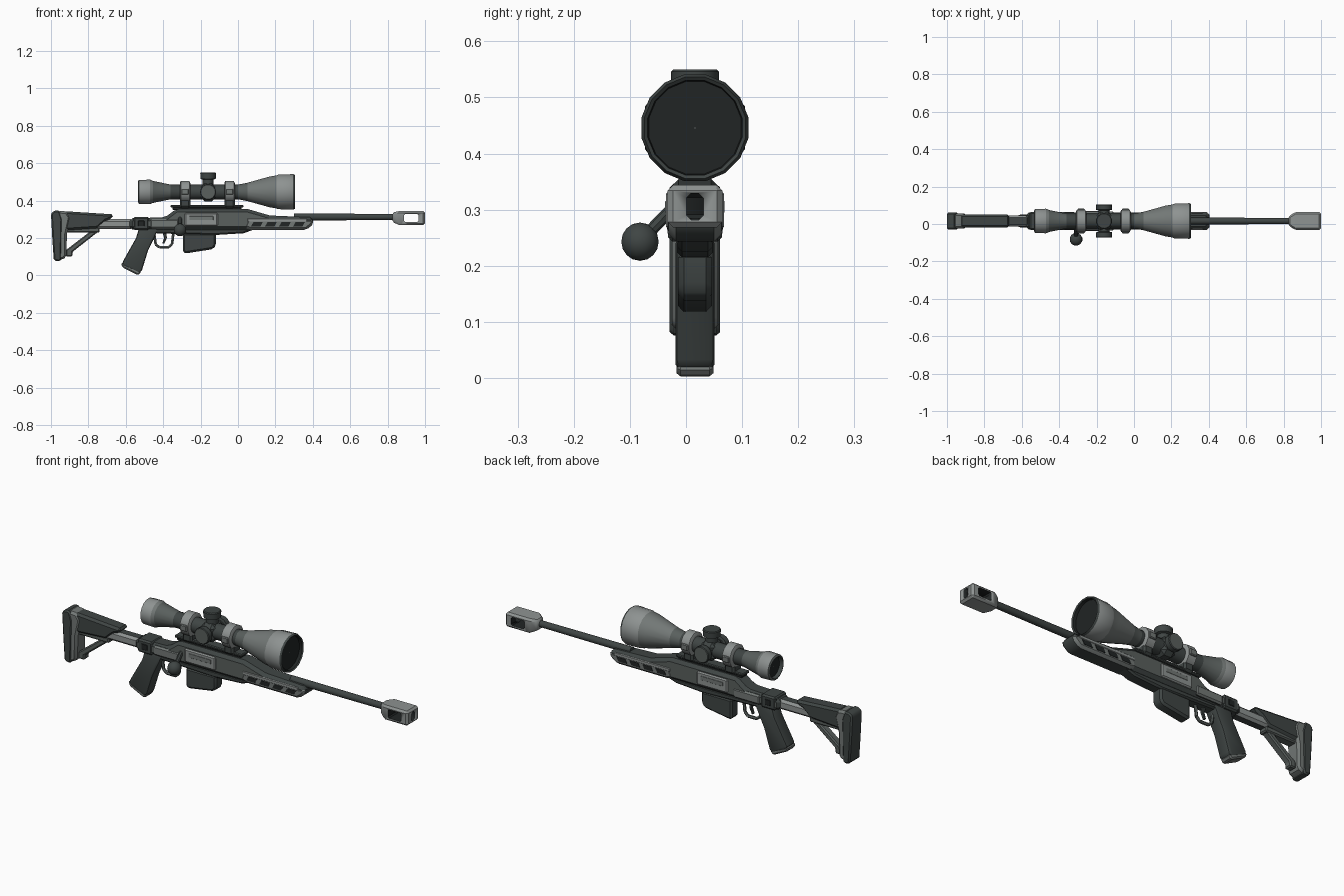
import bpy, bmesh, math
from mathutils import Vector

if "Cube" in bpy.data.objects:
    bpy.data.objects.remove(bpy.data.objects["Cube"])

CY = 0.016  # centre plane of the rifle
AXES = {"x": (0, 1, 2), "y": (1, 2, 0), "z": (2, 0, 1)}


def material(name, *rgb):
    m = bpy.data.materials.new(name)
    m.use_nodes = True
    m.diffuse_color = (*rgb, 1)
    m.node_tree.nodes["Principled BSDF"].inputs["Base Color"].default_value = (*rgb, 1)
    return m


LIGHT = material("light grey", 0.27, 0.29, 0.285)
PALE = material("pale grey", 0.17, 0.188, 0.182)
GREY = material("medium grey", 0.10, 0.115, 0.11)
DARK = material("dark grey", 0.05, 0.06, 0.058)
BLACK = material("near black", 0.015, 0.018, 0.018)


def finish(name, bm, mats, bevel=0, segments=1):
    bmesh.ops.recalc_face_normals(bm, faces=bm.faces)
    me = bpy.data.meshes.new(name)
    bm.to_mesh(me)
    bm.free()
    ob = bpy.data.objects.new(name, me)
    bpy.context.collection.objects.link(ob)
    for m in mats:
        me.materials.append(m)
    bpy.ops.object.select_all(action="DESELECT")
    ob.select_set(True)
    bpy.context.view_layer.objects.active = ob
    if bevel:
        mod = ob.modifiers.new("edge bevel", "BEVEL")
        mod.width, mod.segments, mod.limit_method = bevel, segments, "ANGLE"
        bpy.ops.object.modifier_apply(modifier=mod.name)
    bpy.ops.object.shade_smooth_by_angle(angle=math.radians(32))
    return ob


def prism(name, outline, width, mat, bevel=0.008, y=CY, segments=1):
    """Side outline in x and z, extruded across y."""
    bm = bmesh.new()
    base = bm.faces.new([bm.verts.new((x, y - width / 2, z)) for x, z in outline])
    new = bmesh.ops.extrude_face_region(bm, geom=[base])["geom"]
    verts = [v for v in new if isinstance(v, bmesh.types.BMVert)]
    bmesh.ops.translate(bm, verts=verts, vec=(0, width, 0))
    return finish(name, bm, [mat], bevel, segments)


def block(name, x0, x1, z0, z1, width, mat, bevel=0.006, y=CY):
    return prism(name, [(x0, z0), (x1, z0), (x1, z1), (x0, z1)], width, mat, bevel, y)


def darken_ends(ob, limit=0.5):
    """Dark material on faces that point up, down or along the rifle."""
    ob.data.materials.append(DARK)
    for p in ob.data.polygons:
        if abs(p.normal.y) < limit:
            p.material_index = 1


def skin(bm, rings):
    faces = []
    for a, b in zip(rings, rings[1:]):
        n = len(a)
        faces.append([bm.faces.new((a[i], a[(i + 1) % n], b[(i + 1) % n], b[i])) for i in range(n)])
    bm.faces.new(rings[0])
    faces.append([bm.faces.new(rings[-1])])
    return faces


def lathe(name, profile, origin, axis, mats, sides=16, bands=()):
    """Profile of (distance, radius) turned round an axis; bands give a material per step."""
    bm = bmesh.new()
    a, b, c = AXES[axis]
    rings = []
    for d, r in profile:
        ring = []
        for i in range(sides):
            t = math.tau * (i + 0.5) / sides
            p = Vector(origin)
            p[a] += d
            p[b] += r * math.cos(t)
            p[c] += r * math.sin(t)
            ring.append(bm.verts.new(p))
        rings.append(ring)
    for faces, index in zip(skin(bm, rings), bands):
        for f in faces:
            f.material_index = index
    return finish(name, bm, mats)


def loft(name, sections, mat, bevel=0.01):
    """Rectangles (x, half width, bottom, top) joined along x."""
    bm = bmesh.new()
    skin(bm, [[bm.verts.new((x, CY + s * w, z)) for s, z in ((-1, lo), (1, lo), (1, hi), (-1, hi))]
              for x, w, lo, hi in sections])
    return finish(name, bm, [mat], bevel)


def rod(name, start, end, radius, mat, sides=8):
    bm = bmesh.new()
    d = Vector(end) - Vector(start)
    q = d.to_track_quat("Z", "Y")
    skin(bm, [[bm.verts.new(Vector(p) + q @ Vector((radius * math.cos(math.tau * i / sides),
              radius * math.sin(math.tau * i / sides), 0))) for i in range(sides)] for p in (start, end)])
    return finish(name, bm, [mat])


def cut(target, cutter):
    """Cut a hole; its walls keep the cutter's material."""
    mod = target.modifiers.new("cut", "BOOLEAN")
    mod.operation, mod.object, mod.solver = "DIFFERENCE", cutter, "EXACT"
    mod.material_mode = "TRANSFER"
    bpy.context.view_layer.objects.active = target
    bpy.ops.object.modifier_apply(modifier=mod.name)
    bpy.data.objects.remove(cutter)


# Barrel and muzzle brake
lathe("barrel", [(0.3, 0.019), (0.6, 0.018), (0.85, 0.017)], (0, CY, 0.312), "x", [DARK], 12)
brake = loft("muzzle_brake", [(0.825, 0.024, 0.285, 0.336), (0.865, 0.049, 0.268, 0.344),
                              (1.0, 0.049, 0.268, 0.344)], LIGHT)
cut(brake, block("side_port", 0.888, 0.964, 0.285, 0.328, 0.2, BLACK, 0.006))
cut(brake, block("bore", 0.95, 1.1, 0.282, 0.329, 0.03, BLACK, 0.008))
block("bore_back", 0.872, 0.887, 0.283, 0.33, 0.06, BLACK, 0)

# Receiver and handguard
darken_ends(prism("receiver", [(-0.58, 0.245), (0.05, 0.245), (0.14, 0.27), (0.4, 0.27), (0.4, 0.31),
                               (0.17, 0.32), (0.05, 0.355), (-0.33, 0.355), (-0.39, 0.31),
                               (-0.58, 0.305)], 0.09, GREY, 0.016), 0.9)
darken_ends(prism("handguard_lower", [(0.03, 0.255), (0.07, 0.243), (0.365, 0.243), (0.405, 0.275),
                                      (0.4, 0.3), (0.05, 0.3)], 0.094, PALE, 0.014))
prism("lower_frame", [(-0.46, 0.25), (-0.44, 0.225), (-0.13, 0.215), (0.03, 0.225), (0.1, 0.25)], 0.062, DARK)
darken_ends(block("bolt_shroud", -0.47, -0.315, 0.25, 0.3, 0.098, PALE, 0.008))
block("rear_block", -0.56, -0.475, 0.243, 0.312, 0.096, DARK, 0.008)
for side in (-1, 1):
    face = CY + side * 0.045
    block("ejection_panel", -0.285, -0.108, 0.264, 0.334, 0.014, LIGHT, 0.006, face)
    block("panel_inset", -0.262, -0.13, 0.293, 0.318, 0.016, PALE, 0.003, face)
    block("rear_button", -0.535, -0.5, 0.262, 0.294, 0.008, BLACK, 0.003, CY + side * 0.046)
    block("side_rail", 0.05, 0.37, 0.286, 0.304, 0.008, LIGHT, 0.003, face)
    for i in range(4):
        x = 0.07 + i * 0.075
        prism("handguard_slot", [(x, 0.262), (x + 0.05, 0.262), (x + 0.062, 0.284), (x + 0.012, 0.284)],
              0.005, BLACK, 0, CY + side * 0.0465)

# Bolt handle
ball = (-0.31, -0.082, 0.243)
rod("bolt_arm", (-0.31, -0.015, 0.312), ball, 0.011, DARK)
lathe("bolt_knob", [(0.034 * math.cos(math.pi * (1 - i / 8)), 0.034 * math.sin(math.pi * (1 - i / 8)) + 0.0005)
                    for i in range(9)], ball, "z", [DARK], 12)

# Magazine, trigger and grip
prism("magazine", [(-0.295, 0.225), (-0.295, 0.122), (-0.275, 0.118), (-0.135, 0.14), (-0.118, 0.16),
                   (-0.118, 0.225)], 0.06, DARK, 0.01)
prism("grip", [(-0.53, 0.25), (-0.545, 0.2), (-0.62, 0.066), (-0.61, 0.052), (-0.535, 0.012),
               (-0.515, 0.022), (-0.482, 0.13), (-0.455, 0.185), (-0.425, 0.25)], 0.07, DARK, 0.018, segments=2)
prism("grip_cap", [(-0.626, 0.068), (-0.618, 0.042), (-0.533, 0.0), (-0.516, 0.02)], 0.066, PALE, 0.007)
guard = [(-0.45, 0.235), (-0.44, 0.165), (-0.42, 0.15), (-0.37, 0.15), (-0.352, 0.168), (-0.345, 0.235)]
for a, b in zip(guard, guard[1:]):
    rod("trigger_guard", (a[0], CY, a[1]), (b[0], CY, b[1]), 0.008, GREY, 6)
prism("trigger", [(-0.405, 0.235), (-0.395, 0.2), (-0.405, 0.17), (-0.395, 0.168), (-0.38, 0.2),
                  (-0.385, 0.235)], 0.016, DARK, 0.003)

# Shoulder stock
darken_ends(block("buffer_tube", -0.76, -0.56, 0.248, 0.3, 0.06, LIGHT, 0.012))
prism("cheek_rest", [(-0.93, 0.343), (-0.665, 0.326), (-0.672, 0.305), (-0.705, 0.292), (-0.75, 0.252),
                     (-0.93, 0.24)], 0.072, DARK, 0.015)
prism("stock_rear", [(-0.965, 0.345), (-0.915, 0.342), (-0.895, 0.31), (-0.915, 0.22), (-0.917, 0.1),
                     (-0.935, 0.085), (-0.965, 0.08)], 0.082, PALE, 0.012)
prism("butt_pad", [(-0.985, 0.345), (-0.955, 0.347), (-0.94, 0.3), (-0.945, 0.085), (-0.955, 0.074),
                   (-0.985, 0.08), (-0.993, 0.2), (-1.0, 0.33)], 0.09, DARK, 0.01)
block("stock_lower_bar", -0.93, -0.74, 0.228, 0.256, 0.05, GREY)
prism("stock_strut", [(-0.92, 0.1), (-0.885, 0.1), (-0.885, 0.125), (-0.745, 0.235), (-0.79, 0.235),
                      (-0.92, 0.135)], 0.04, GREY, 0.006)

# Scope rail and mounts
block("rail_base", -0.35, 0.02, 0.35, 0.366, 0.044, BLACK, 0.003)
block("scope_rail", -0.36, 0.03, 0.362, 0.376, 0.054, DARK, 0.004)
SZ = 0.446
for x in (-0.283, -0.045):
    block("mount_base", x - 0.028, x + 0.028, 0.36, 0.41, 0.07, DARK, 0.01)
    lathe("mount_ring", [(-0.028, 0.05), (-0.023, 0.06), (0.023, 0.06), (0.028, 0.05)], (x, CY, SZ), "x", [LIGHT], 12)
    for side in (-1, 1):
        block("ring_clamp", x - 0.02, x + 0.02, SZ - 0.016, SZ + 0.016, 0.016, PALE, 0.004, CY + side * 0.058)

# Scope tube with eyepiece and objective bell
lathe("scope_tube", [(-0.515, 0.001), (-0.515, 0.052), (-0.535, 0.055), (-0.53, 0.065), (-0.47, 0.067),
                     (-0.455, 0.06), (-0.36, 0.04), (0.0, 0.04), (0.05, 0.05), (0.17, 0.084),
                     (0.205, 0.09), (0.215, 0.094), (0.295, 0.097), (0.305, 0.092), (0.3, 0.086),
                     (0.285, 0.084), (0.285, 0.001)],
      (0, CY, SZ), "x", [LIGHT, GREY, DARK, BLACK, PALE], 16,
      (3, 2, 1, 0, 4, 1, 2, 1, 4, 4, 0, 0, 2, 2, 3, 3))

# Adjustment turrets
X = -0.16
block("turret_housing", X - 0.04, X + 0.04, SZ - 0.05, SZ + 0.045, 0.095, DARK, 0.02)
knob = [(0.04, 0.03), (0.066, 0.03), (0.07, 0.042), (0.1, 0.043), (0.104, 0.039)]
lathe("elevation_turret", knob, (X, CY, SZ), "z", [DARK], 14)
for name, sign in (("windage_turret", 0.86), ("focus_turret", -0.86)):
    lathe(name, [(d * sign, r) for d, r in knob], (X, CY, SZ), "y", [DARK, GREY], 14, (0, 0, 0, 0, 1))
